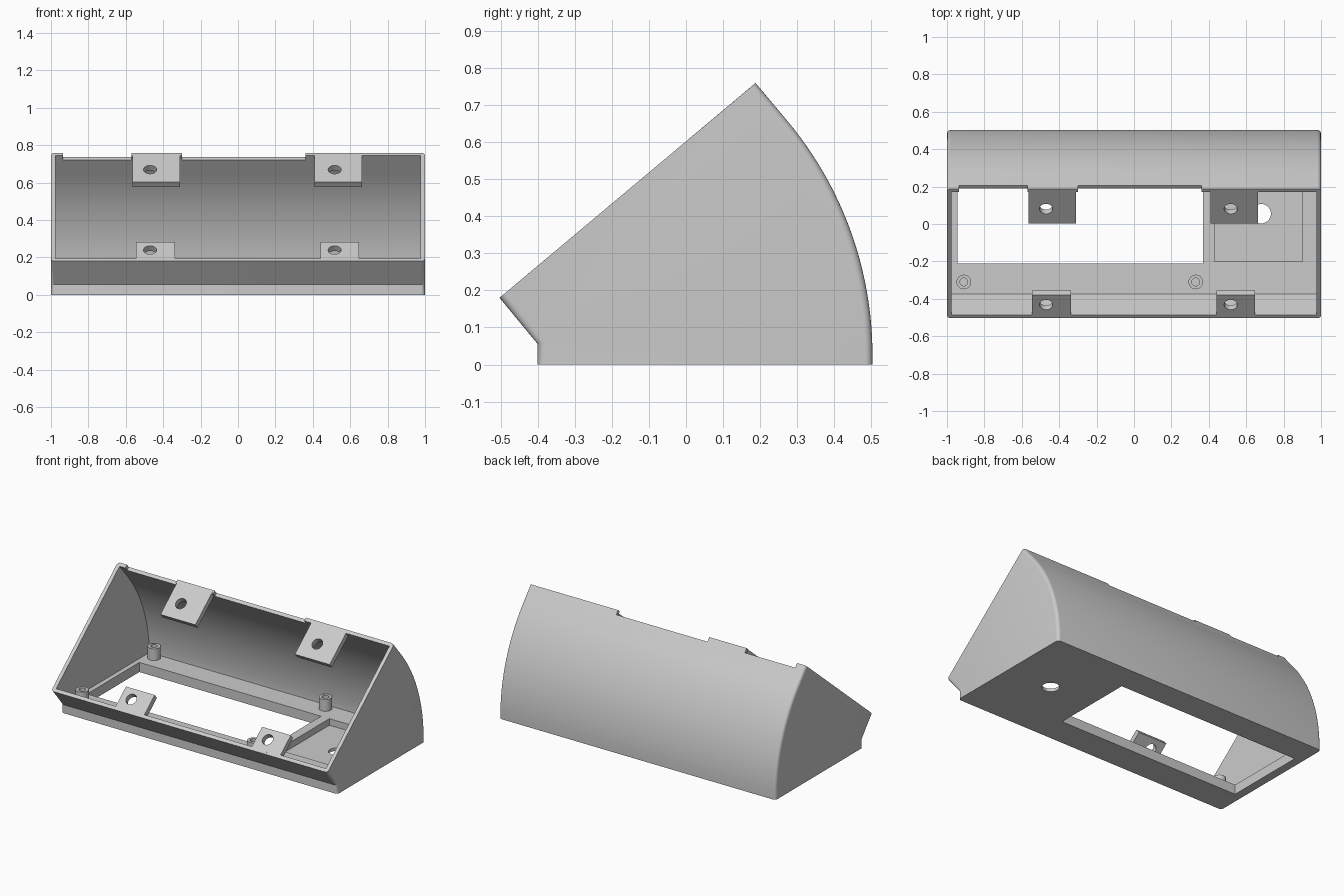
import bpy, bmesh
from math import sin, cos, tan, radians
from mathutils import Matrix

if "Cube" in bpy.data.objects:
    bpy.data.objects.remove(bpy.data.objects["Cube"])

TILT = radians(40)            # slope of the open face
D, N = cos(TILT), sin(TILT)
LIP = (-0.503, 0.18)          # lower front corner of the open face
FACE = 0.9015                 # length of the open face
WALL, FLOOR, FILLET = 0.023, 0.063, 0.02

grey = bpy.data.materials.new("plain grey")
grey.use_nodes = True
grey.diffuse_color = (0.6, 0.6, 0.6, 1)
grey.node_tree.nodes["Principled BSDF"].inputs["Base Color"].default_value = (0.6, 0.6, 0.6, 1)


def finish(name, bm):
    bm.normal_update()
    bmesh.ops.recalc_face_normals(bm, faces=bm.faces)
    mesh = bpy.data.meshes.new(name)
    bm.to_mesh(mesh)
    bm.free()
    mesh.materials.append(grey)
    ob = bpy.data.objects.new(name, mesh)
    bpy.context.collection.objects.link(ob)
    return ob


def loft(name, sections):
    """Closed solid through (x, profile) sections, profiles in (y, z)."""
    bm = bmesh.new()
    loops = [[bm.verts.new((x, y, z)) for y, z in profile] for x, profile in sections]
    bm.faces.new(loops[0][::-1])
    bm.faces.new(loops[-1])
    for a, b in zip(loops, loops[1:]):
        for i in range(len(a)):
            j = (i + 1) % len(a)
            bm.faces.new((a[i], a[j], b[j], b[i]))
    return finish(name, bm)


def prism(name, profile, x0, x1):
    return loft(name, [(x0, profile), (x1, profile)])


def box(name, x0, x1, y0, y1, z0, z1):
    return prism(name, [(y0, z0), (y1, z0), (y1, z1), (y0, z1)], x0, x1)


def on_face(s, depth=0):
    """Point s along the sloped opening, sunk by depth."""
    return LIP[0] + s * D + depth * N, LIP[1] + s * N - depth * D


def face_box(name, x0, x1, s0, s1, d0, d1):
    return prism(name, [on_face(s0, d0), on_face(s0, d1),
                        on_face(s1, d1), on_face(s1, d0)], x0, x1)


def cylinder(name, radius, height, centre, tilt=0):
    bm = bmesh.new()
    bmesh.ops.create_cone(bm, cap_ends=True, segments=32, radius1=radius,
                          radius2=radius, depth=height,
                          matrix=Matrix.Translation(centre) @ Matrix.Rotation(tilt, 4, 'X'))
    return finish(name, bm)


def cut(ob, cutter):
    cutter.hide_render = True
    mod = ob.modifiers.new("cut", 'BOOLEAN')
    mod.operation, mod.solver, mod.object = 'DIFFERENCE', 'EXACT', cutter
    bpy.context.view_layer.objects.active = ob
    bpy.ops.object.modifier_apply(modifier=mod.name)
    bpy.data.objects.remove(cutter)


def smooth(ob):
    bpy.ops.object.select_all(action='DESELECT')
    ob.select_set(True)
    bpy.context.view_layer.objects.active = ob
    bpy.ops.object.shade_smooth_by_angle(angle=radians(30))


def back_curve(inset, extra=0):
    """Back wall: an arc rising into a straight run up to the open face."""
    r, steps, run = 0.985 - inset, 24, 0.132 + extra
    pts = [(-0.482 + r * cos(TILT * i / steps), 0.025 + r * sin(TILT * i / steps))
           for i in range(steps + 1)]
    y, z = pts[-1]
    return pts + [(y - run * N, z + run * D)]


def outline(inset):
    """Side profile, drawn in at the front and back but not at floor or opening."""
    return ([(-0.4 + inset, 0), (0.503 - inset, 0)] + back_curve(inset)
            + [on_face(inset), (-0.4 + inset, 0.055 + inset * tan(TILT / 2))])


# Shell with rounded end edges, hollowed through the sloped opening
angles = [radians(18 * i) for i in range(6)]
right_end = [(-1 + FILLET * (1 - sin(a)), outline(FILLET * (1 - cos(a))))
             for a in reversed(angles)]
right_end = [(-1 + FILLET * (1 - cos(a)), outline(FILLET * (1 - sin(a)))) for a in angles]
shell = loft("shell", right_end + [(-x, profile) for x, profile in reversed(right_end)])
inner_back = [p for p in back_curve(WALL, 0.1) if p[1] > FLOOR + 0.005]
cavity = ([(-0.375, FLOOR), (inner_back[0][0], FLOOR)] + inner_back
          + [(-0.375 - 0.3 * N, FLOOR + 0.3 * D)])
cut(shell, prism("cavity_cutter", cavity, -0.976, 0.976))

# Floor window, shallow recess and cable hole
cut(shell, box("window_cutter", -0.945, 0.37, -0.21, 0.33, -0.1, 0.1))
cut(shell, box("recess_cutter", 0.43, 0.9, -0.2, 0.33, 0.02, 0.1))
cut(shell, cylinder("hole_cutter", 0.052, 0.3, (0.68, 0.055, 0)))

# Notches in the top rim
for x0, x1 in ((-0.935, -0.57), (-0.3, 0.36)):
    cut(shell, face_box("notch_cutter", x0, x1, FACE - 0.06, FACE + 0.06, -0.03, 0.03))
smooth(shell)

# Screw tabs along both long edges of the opening
UPPER = (FACE - 0.242, FACE - 0.01, 0.762)
LOWER = (0.015, 0.161, 0.093)
for name, x0, x1, hole_x, (s0, s1, hole_s) in (
        ("upper_right_tab", -0.563, -0.31, -0.47, UPPER),
        ("upper_left_tab", 0.41, 0.662, 0.517, UPPER),
        ("lower_right_tab", -0.545, -0.337, -0.47, LOWER),
        ("lower_left_tab", 0.44, 0.648, 0.517, LOWER)):
    tab = face_box(name, x0, x1, s0, s1, 0, 0.036)
    cut(tab, cylinder("screw_cutter", 0.035, 0.2, (hole_x, *on_face(hole_s)), TILT))
    smooth(tab)

# Hollow standoff posts around the window
for side, x in (("right", -0.91), ("left", 0.33)):
    for row, y in (("front", -0.31), ("back", 0.433)):
        post = cylinder(f"{row}_{side}_post", 0.039, 0.085, (x, y, 0.0975))
        cut(post, cylinder("bore_cutter", 0.021, 0.1, (x, y, 0.12)))
        smooth(post)
